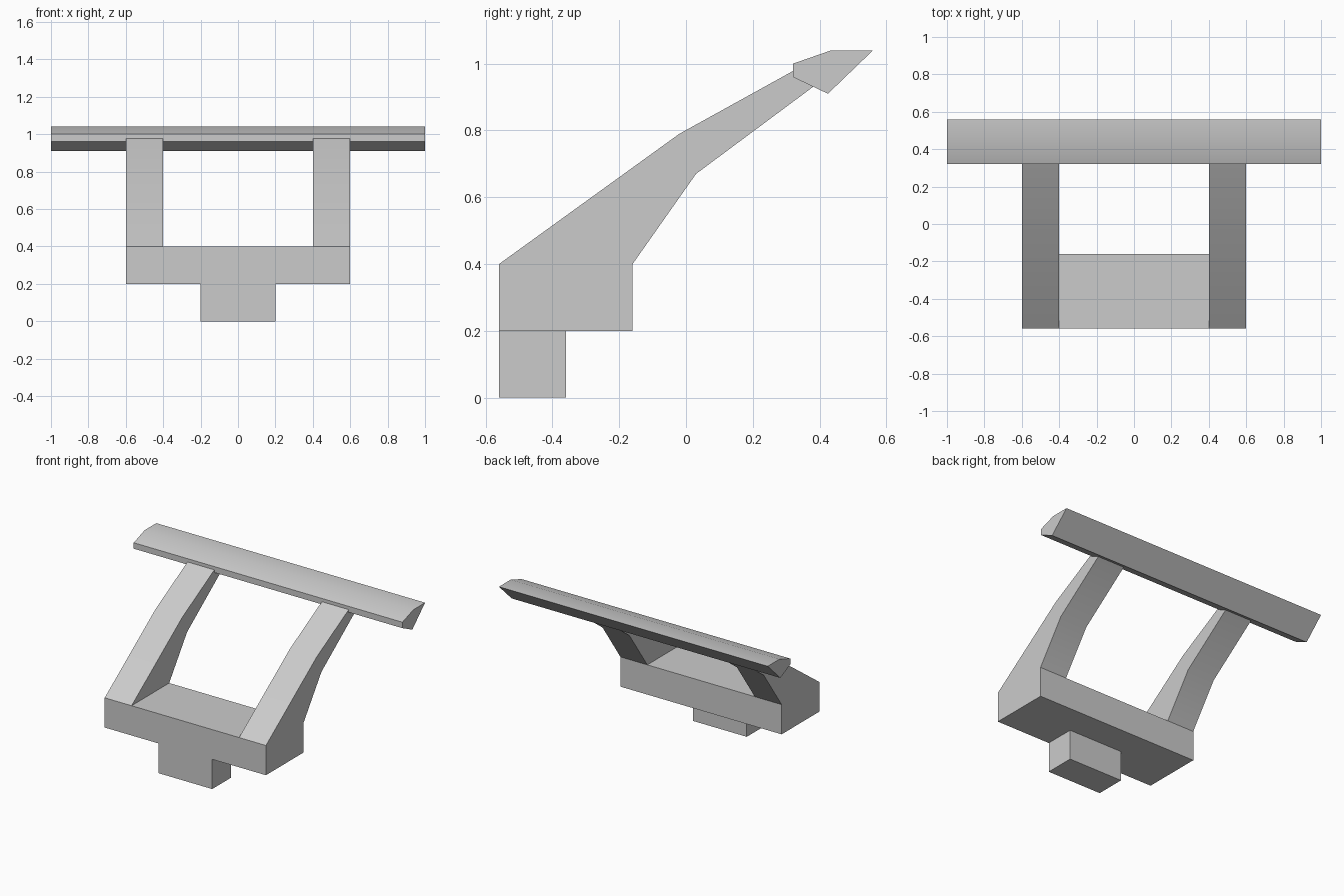
import bpy
import bmesh
import math

cube = bpy.data.objects.get("Cube")
if cube:
    bpy.data.objects.remove(cube, do_unlink=True)

grey = bpy.data.materials.new("plain grey")
grey.use_nodes = True
colour = (0.6, 0.6, 0.6, 1)
grey.diffuse_color = colour
grey.node_tree.nodes["Principled BSDF"].inputs["Base Color"].default_value = colour


def extrude_profile(name, profile, x0, x1):
    """Sweep a closed (y, z) profile along x."""
    bm = bmesh.new()
    face = bm.faces.new([bm.verts.new((x0, y, z)) for y, z in profile])
    swept = bmesh.ops.extrude_face_region(bm, geom=[face])["geom"]
    verts = [v for v in swept if isinstance(v, bmesh.types.BMVert)]
    bmesh.ops.translate(bm, verts=verts, vec=(x1 - x0, 0, 0))
    bmesh.ops.recalc_face_normals(bm, faces=bm.faces)
    mesh = bpy.data.meshes.new(name)
    bm.to_mesh(mesh)
    bm.free()
    mesh.materials.append(grey)
    obj = bpy.data.objects.new(name, mesh)
    bpy.context.collection.objects.link(obj)
    bpy.ops.object.select_all(action="DESELECT")
    obj.select_set(True)
    bpy.context.view_layer.objects.active = obj
    bpy.ops.object.shade_smooth_by_angle(angle=math.radians(30))
    return obj


def rectangle(y0, y1, z0, z1):
    return [(y0, z0), (y1, z0), (y1, z1), (y0, z1)]


# Mounting foot and base block
extrude_profile("mounting_foot", rectangle(-0.56, -0.36, 0, 0.2), -0.2, 0.2)
extrude_profile("base_block", rectangle(-0.56, -0.16, 0.2, 0.4), -0.6, 0.6)

# Pair of bent support arms, their tips buried in the blade
arm = [(-0.56, 0.4), (-0.02, 0.79), (0.36, 1.0),
       (0.42, 0.96), (0.03, 0.67), (-0.16, 0.4)]
for side, x in (("right", -0.5), ("left", 0.5)):
    extrude_profile(side + "_arm", arm, x - 0.1, x + 0.1)

# Wide blade across the top
blade = [(0.32, 1.0), (0.435, 1.04), (0.56, 1.04), (0.425, 0.91), (0.32, 0.96)]
extrude_profile("wing_blade", blade, -1, 1)
